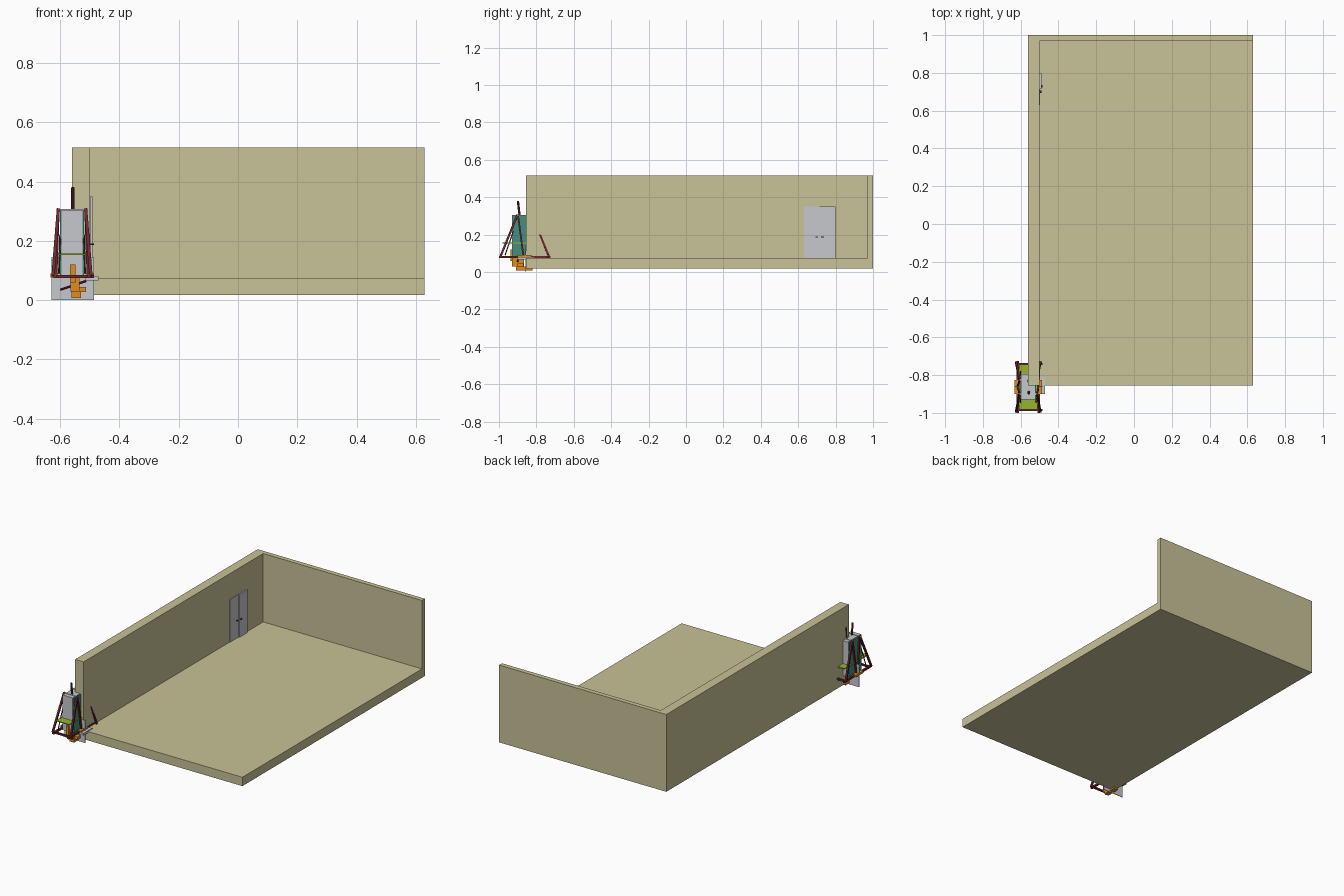
import bpy, math
from mathutils import Vector

if "Cube" in bpy.data.objects:
    bpy.data.objects.remove(bpy.data.objects["Cube"])

def mat(name, rgb):
    m = bpy.data.materials.new(name)
    m.diffuse_color = (*rgb, 1)
    m.use_nodes = True
    m.node_tree.nodes["Principled BSDF"].inputs["Base Color"].default_value = m.diffuse_color
    return m

BEIGE = mat("beige_plaster", (0.58, 0.54, 0.31))
GREY = mat("light_grey", (0.57, 0.58, 0.61))
TEAL = mat("teal", (0.06, 0.27, 0.21))
MAROON = mat("maroon", (0.15, 0.022, 0.027))
ORANGE = mat("orange", (0.75, 0.27, 0.015))
GREEN = mat("lime_green", (0.30, 0.46, 0.03))
BLACK = mat("black", (0.02, 0.02, 0.02))

def finish(name, verts, faces, m):
    me = bpy.data.meshes.new(name)
    me.from_pydata(verts, [], faces)
    me.materials.append(m)
    ob = bpy.data.objects.new(name, me)
    bpy.context.collection.objects.link(ob)
    return ob

FACES = [(0, 1, 3, 2), (4, 6, 7, 5), (0, 4, 5, 1), (2, 3, 7, 6), (0, 2, 6, 4), (1, 5, 7, 3)]

def box(name, x, y, z, m):
    return finish(name, [(a, b, c) for a in x for b in y for c in z], FACES, m)

def beam(name, p, q, w, m):
    """Square bar from p to q."""
    p, q = Vector(p), Vector(q)
    d = (q - p).normalized()
    s = d.cross(Vector((0, 0, 1)) if abs(d.z) < 0.9 else Vector((0, 1, 0))).normalized()
    t = d.cross(s)
    h = w / 2
    return finish(name, [e + s * i * h + t * j * h for e in (p, q)
                         for i in (-1, 1) for j in (-1, 1)], FACES, m)

def rod(name, p, q, r, m, n=10):
    p, q = Vector(p), Vector(q)
    bpy.ops.mesh.primitive_cylinder_add(vertices=n, radius=r, depth=(q - p).length, location=(p + q) / 2)
    ob = bpy.context.object
    ob.name = name
    ob.rotation_euler = (q - p).to_track_quat('Z', 'Y').to_euler()
    ob.data.materials.append(m)
    bpy.ops.object.shade_smooth_by_angle()
    return ob

# room: floor slab, left wall, back wall in one L-shaped shell
box("floor", (-0.56, 0.63), (-0.855, 1.0), (0.018, 0.075), BEIGE)
box("left_wall", (-0.56, -0.50), (-0.855, 1.0), (0.075, 0.515), BEIGE)
box("back_wall", (-0.50, 0.63), (0.97, 1.0), (0.075, 0.515), BEIGE)

# double door with one leaf standing slightly proud
box("door_leaf_near", (-0.502, -0.497), (0.63, 0.715), (0.075, 0.35), GREY)
box("door_leaf_far", (-0.502, -0.491), (0.715, 0.80), (0.075, 0.35), GREY)
for i, (y, x) in enumerate(((0.70, -0.497), (0.73, -0.491))):
    box(f"door_handle_{i}", (x, x + 0.006), (y - 0.007, y + 0.007), (0.186, 0.191), BLACK)

# small machine at the wall corner
CX, CY = -0.56, -0.8625
box("tower_cabinet", (CX - 0.035, CX + 0.035), (-0.93, -0.795), (0.08, 0.305), GREY)
box("backing_plate", (-0.63, -0.485), (-0.862, -0.858), (0.0, 0.145), GREY)
box("side_shelf", (-0.515, -0.47), (-0.90, -0.81), (0.066, 0.080), GREY)
box("green_deck", (CX - 0.048, CX + 0.048), (-0.982, -0.743), (0.152, 0.158), GREEN)

for sx, side in ((-1, "left"), (1, "right")):
    X = lambda d: CX + sx * d
    # teal cheek on the cabinet, and base rail
    box(f"{side}_cheek", sorted((X(0.035), X(0.041))), (-0.928, -0.797), (0.08, 0.302), TEAL)
    beam(f"{side}_base_rail", (X(0.056), -1.0, 0.08), (X(0.056), -0.725, 0.08), 0.012, MAROON)
    # orange axle hub
    box(f"{side}_hub", sorted((X(0.048), X(0.072))), (-0.90, -0.825), (0.076, 0.09), ORANGE)
    for sy, end in ((-1, "front"), (1, "back")):
        Y = lambda d: CY + sy * d
        beam(f"{side}_{end}_leg", (X(0.064), Y(0.130), 0.082), (X(0.046), Y(0.038), 0.308), 0.011, MAROON)
        beam(f"{side}_{end}_inner_strut", (X(0.054), Y(0.006), 0.08), (X(0.046), Y(0.036), 0.308), 0.009, MAROON)
        rod(f"{side}_{end}_brace", (X(0.044), Y(0.105), 0.09), (X(0.040), Y(0.060), 0.22), 0.003, MAROON, 8)

for sy, end in ((-1, "front"), (1, "back")):
    Y = lambda d: CY + sy * d
    # cross bars and masts
    beam(f"{end}_base_crossbar", (-0.622, Y(0.122), 0.08), (-0.485, Y(0.122), 0.08), 0.011, MAROON)
    beam(f"{end}_top_crossbar", (-0.612, Y(0.038), 0.304), (-0.508, Y(0.038), 0.304), 0.008, GREY)
    rod(f"{end}_mast", (CX + 0.003, Y(0.027), 0.30), (CX + 0.003, Y(0.036), 0.38), 0.006, MAROON)
    rod(f"{end}_mast_cap", (CX + 0.003, Y(0.0358), 0.378), (CX + 0.003, Y(0.0361), 0.381), 0.004, BLACK)

# orange drive unit under and in front of the cabinet
box("drive_block", (-0.565, -0.535), (-0.93, -0.865), (0.03, 0.075), ORANGE)
box("drive_post", (-0.567, -0.548), (-0.938, -0.93), (0.06, 0.12), ORANGE)
box("drive_foot", (-0.562, -0.53), (-0.91, -0.82), (0.008, 0.03), ORANGE)
box("drive_arm", (-0.535, -0.512), (-0.90, -0.87), (0.028, 0.045), ORANGE)
rod("drive_link", (-0.60, -0.90, 0.035), (-0.512, -0.90, 0.065), 0.004, MAROON, 8)
